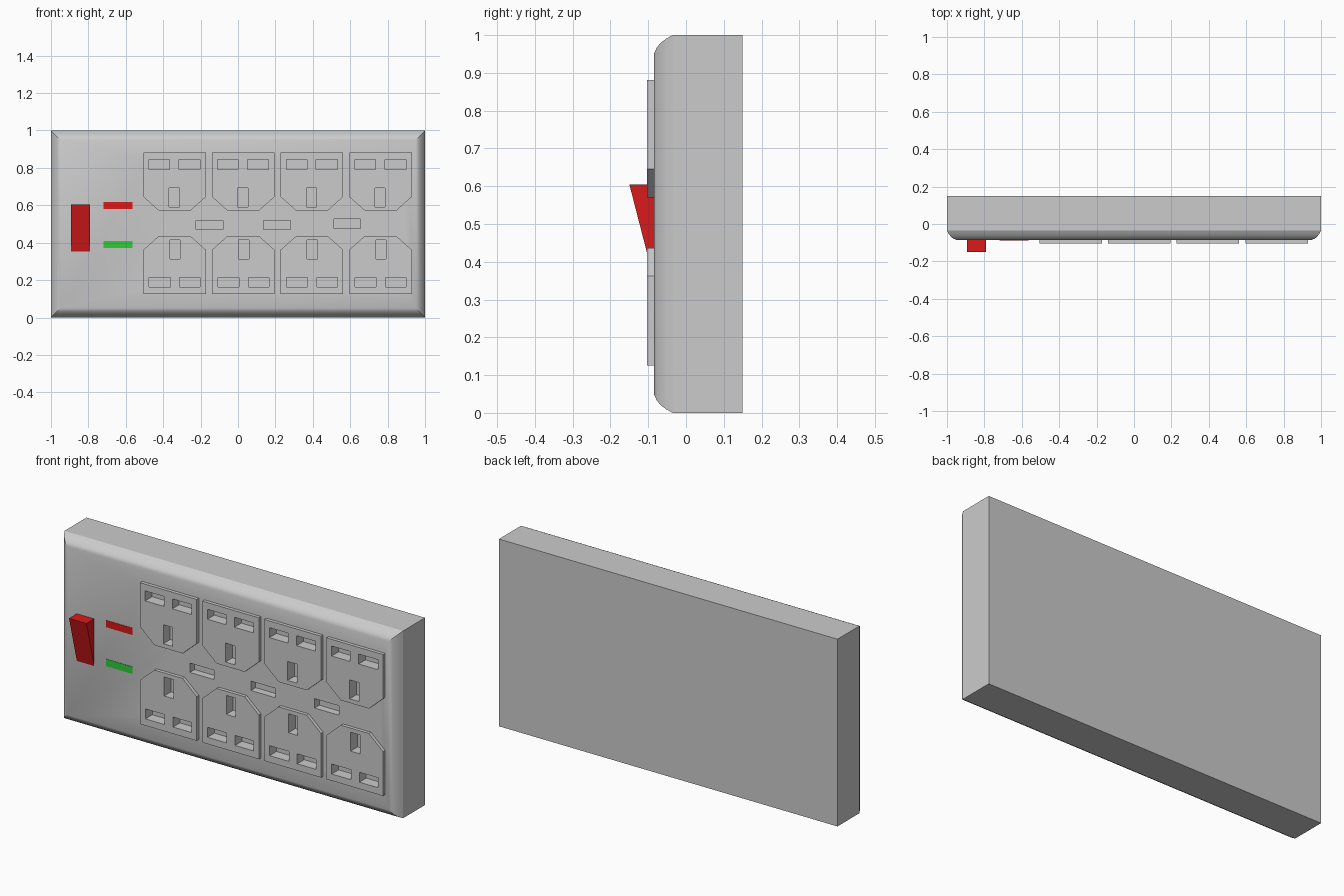
import bpy, bmesh
from math import radians

if "Cube" in bpy.data.objects:
    bpy.data.objects.remove(bpy.data.objects["Cube"])

FRONT = -0.085      # main face of the body
PLATE = -0.103      # raised socket face
FLOOR = -0.045      # bottom of the pin slots


def finish(name, bm, color=None):
    bmesh.ops.recalc_face_normals(bm, faces=bm.faces[:])
    me = bpy.data.meshes.new(name)
    bm.to_mesh(me)
    bm.free()
    ob = bpy.data.objects.new(name, me)
    bpy.context.collection.objects.link(ob)
    if color:
        mat = bpy.data.materials.new(name + "_color")
        mat.diffuse_color = (*color, 1)
        mat.use_nodes = True
        mat.node_tree.nodes["Principled BSDF"].inputs["Base Color"].default_value = mat.diffuse_color
        me.materials.append(mat)
    return ob


def loft(bm, rings):
    """Skin equal-length closed rings and cap both ends."""
    loops = [[bm.verts.new(p) for p in r] for r in rings]
    n = len(loops[0])
    for a, b in zip(loops, loops[1:]):
        for i in range(n):
            j = (i + 1) % n
            bm.faces.new((a[i], a[j], b[j], b[i]))
    bm.faces.new(loops[0])
    bm.faces.new(loops[-1])


def prism(bm, outline, y0, y1):
    loft(bm, [[(x, y, z) for x, z in outline] for y in (y0, y1)])


def rect(x0, x1, z0, z1):
    return [(x0, z0), (x1, z0), (x1, z1), (x0, z1)]


# Body: nested rectangles give the rounded, mitred front rim
bm = bmesh.new()
profile = [(0, 0.15), (0, -0.035), (0.008, -0.05), (0.018, -0.064),
           (0.032, -0.077), (0.05, FRONT)]
loft(bm, [[(x, y, z) for x, z in rect(-1 + d, 1 - d, d, 1 - d)] for d, y in profile])
body = finish("body", bm)

# Socket plates and all pin slots; the lower row is turned 180 degrees
W, H, CX, CZ = 0.334, 0.311, 0.084, 0.075
outline = [(0, H), (0, CZ), (CX, 0), (W - CX, 0), (W, CZ), (W, H)]
slots = [rect(0.03, 0.140, 0.222, 0.275), rect(0.190, 0.303, 0.222, 0.275),
         rect(0.137, 0.192, 0.022, 0.123)]
plates = []
cut = bmesh.new()
for row, z in (("upper", 0.57), ("lower", 0.126)):
    for i in range(4):
        x = -0.506 + i * 0.367

        def place(pts):
            if row == "lower":
                pts = [(W - u, H - v) for u, v in pts]
            return [(x + u, z + v) for u, v in pts]

        bm = bmesh.new()
        prism(bm, place(outline), PLATE, FRONT)
        plates.append(finish(f"{row}_socket_{i + 1}", bm))
        for s in slots:
            prism(cut, place(s), -0.2, FLOOR)

# Three slots between the rows
for x, z in ((-0.225, 0.47), (0.136, 0.47), (0.512, 0.477)):
    prism(cut, rect(x, x + 0.144, z, z + 0.05), -0.2, FLOOR)
cutter = finish("slot_cutter", cut)
cutter.hide_render = True

for ob in [body] + plates:
    mod = ob.modifiers.new("slots", "BOOLEAN")
    mod.operation, mod.solver, mod.object = "DIFFERENCE", "EXACT", cutter
    bpy.ops.object.select_all(action="DESELECT")
    bpy.context.view_layer.objects.active = ob
    ob.select_set(True)
    bpy.ops.object.modifier_apply(modifier=mod.name)
bpy.data.objects.remove(cutter)

bpy.ops.object.select_all(action="DESELECT")
bpy.context.view_layer.objects.active = body
body.select_set(True)
bpy.ops.object.shade_smooth_by_angle(angle=radians(25))

# Rocker switch: wedge sticking out at the top
RED = (0.7, 0.01, 0.01)
bm = bmesh.new()
side = [(FRONT, 0.353), (-0.15, 0.605), (FRONT, 0.605)]
loft(bm, [[(x, y, z) for y, z in side] for x in (-0.893, -0.79)])
finish("rocker_switch", bm, RED)

# Flush indicator strips
for name, z0, z1, color in (("red_indicator", 0.58, 0.617, RED),
                            ("green_indicator", 0.372, 0.41, (0.03, 0.6, 0.04))):
    bm = bmesh.new()
    prism(bm, rect(-0.72, -0.563, z0, z1), FRONT - 0.002, FRONT)
    finish(name, bm, color)
